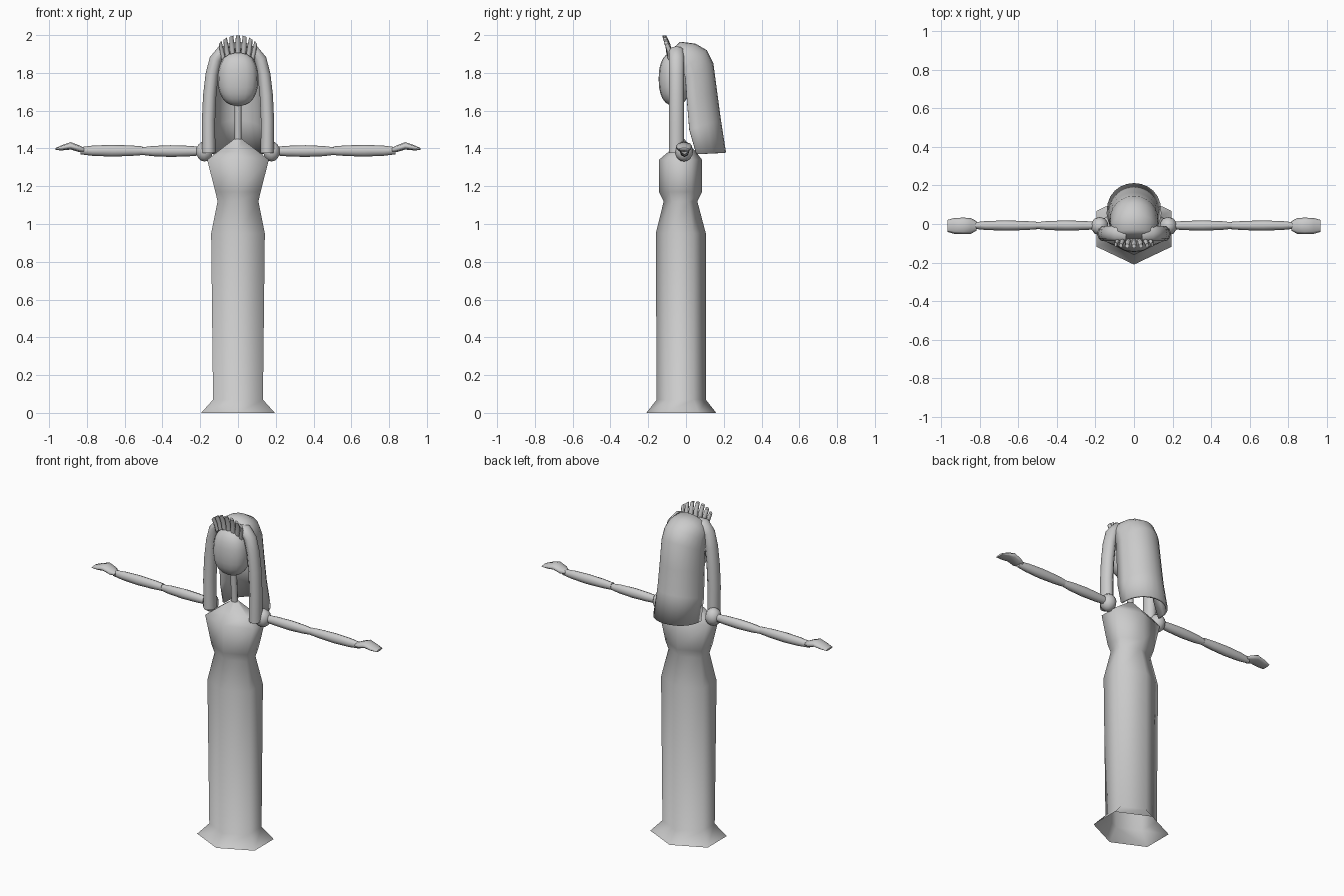
import bpy, bmesh, math
from mathutils import Vector

if "Cube" in bpy.data.objects:
    bpy.data.objects.remove(bpy.data.objects["Cube"])

def finish(name, bm, smooth=True):
    bmesh.ops.recalc_face_normals(bm, faces=bm.faces)
    me = bpy.data.meshes.new(name)
    bm.to_mesh(me)
    bm.free()
    for p in me.polygons:
        p.use_smooth = smooth and len(p.vertices) <= 4
    ob = bpy.data.objects.new(name, me)
    bpy.context.collection.objects.link(ob)
    return ob

def loft(name, rings, closed=True, caps=(True, True), smooth=True):
    bm = bmesh.new()
    vs = [[bm.verts.new(p) for p in r] for r in rings]
    n = len(vs[0])
    for a, b in zip(vs, vs[1:]):
        for i in range(n if closed else n - 1):
            j = (i + 1) % n
            bm.faces.new((a[i], a[j], b[j], b[i]))
    if caps[0]:
        bm.faces.new(vs[0])
    if caps[1]:
        bm.faces.new(vs[-1])
    return finish(name, bm, smooth)

def ring(c, u, v, n, off=0.0):
    c, u, v = Vector(c), Vector(u), Vector(v)
    return [c + u * math.cos(math.tau * i / n + off) + v * math.sin(math.tau * i / n + off)
            for i in range(n)]

def hexagon(z, hx, y0, y1):
    # six-sided section with points at the front and back
    k = hx / math.cos(math.pi / 6)
    return ring((0, (y0 + y1) / 2, z), (k, 0, 0), (0, (y1 - y0) / 2, 0), 6, math.pi / 6)

def ball(name, c, r, seg, rings, power=1.0):
    bm = bmesh.new()
    bmesh.ops.create_uvsphere(bm, u_segments=seg, v_segments=rings, radius=1)
    for v in bm.verts:
        v.co = Vector([c[k] + r[k] * math.copysign(abs(v.co[k]) ** power, v.co[k])
                       for k in range(3)])
    return finish(name, bm)

# long hexagonal dress with flared hem, open below
dress = [(0, .195, -.21, .16), (.07, .132, -.155, .105), (.95, .142, -.16, .105),
         (1.12, .108, -.118, .06), (1.17, .12, -.143, .085), (1.34, .163, -.143, .085),
         (1.385, .105, -.09, .05), (1.45, .02, -.05, -.01)]
loft("dress", [hexagon(*d) for d in dress], caps=(False, True))

# neck and head
loft("neck", [ring((0, y, z), (.019, 0, 0), (0, .019, 0), 8)
              for y, z in ((-.03, 1.43), (-.045, 1.66))])
ball("head", (0, -.06, 1.768), (.107, .085, .143), 16, 12, .85)

# back hair: arched shell, each row given as crest (y, z) and edge (x, y, z)
rows = [((-.075, 1.925), (.095, -.075, 1.86)), ((-.03, 1.965), (.115, -.05, 1.87)),
        ((.05, 1.955), (.123, -.03, 1.85)), ((.11, 1.92), (.126, -.015, 1.82)),
        ((.145, 1.85), (.128, -.003, 1.77)), ((.165, 1.7), (.13, .005, 1.66)),
        ((.185, 1.55), (.135, .018, 1.5)), ((.212, 1.378), (.142, .055, 1.37))]
arcs = []
for (cy, cz), (ex, ey, ez) in rows:
    arc = []
    for i in range(13):
        t = math.pi * (i / 12 - .5)
        k = max(math.cos(t), 0) ** .85
        arc.append((ex * math.sin(t), ey + (cy - ey) * k, ez + (cz - ez) * k))
    arcs.append(arc)
hair = loft("back_hair", arcs, closed=False, caps=(False, False))
mod = hair.modifiers.new("thickness", 'SOLIDIFY')
mod.thickness = .012
mod.offset = -1

# crown spikes fanned over the forehead
for i in range(7):
    a = math.radians((i - 3) * 17)
    s, c = math.sin(a), math.cos(a)
    base = Vector((.1 * s, -.07 - .02 * c, 1.83 + .075 * c))
    tip = Vector((.122 * s, -.09 - .025 * c, 1.898 + .1 * c))
    mid = base.lerp(tip, .5) + Vector((0, .006, 0))
    u = Vector((c, 0, -s))
    loft("crown_spike", [ring(p, u * w, (0, w, 0), 8)
                         for p, w in ((base, .014), (mid, .014), (tip, .011))])

for side, label in ((1, "left"), (-1, "right")):
    # front lock of hair, falling from the crown to the shoulder
    lock = [(.04, 1.92, .02), (.085, 1.915, .03), (.118, 1.87, .034), (.138, 1.79, .034),
            (.15, 1.68, .035), (.156, 1.55, .035), (.155, 1.375, .035)]
    rings = []
    for i, (x, z, w) in enumerate(lock):
        a, b = lock[max(i - 1, 0)], lock[min(i + 1, len(lock) - 1)]
        t = Vector((b[0] - a[0], 0, b[1] - a[1])).normalized()
        rings.append(ring((side * x, -.05, z), (-side * t.z * w, 0, t.x * w),
                          (0, .041, 0), 10))
    loft(label + "_lock", rings)

    # shoulder ball
    ball(label + "_shoulder", (side * .178, -.011, 1.384), (.046, .048, .053), 10, 8)

    # upper arm and forearm
    for part, x0, x1, z in (("upper_arm", .2, .515, 1.386), ("forearm", .505, .835, 1.388)):
        prof = [(0, .023), (.2, .028), (.5, .031), (.8, .027), (1, .019)]
        loft(label + "_" + part,
             [ring((side * (x0 + (x1 - x0) * t), -.008, z), (0, r * .85, 0), (0, 0, r), 8)
              for t, r in prof])

    # flat hand, arched at the knuckles
    hand = [(.815, .024, 1.38, 1.404), (.845, .041, 1.382, 1.418), (.885, .043, 1.394, 1.433),
            (.93, .041, 1.39, 1.418), (.967, .031, 1.391, 1.402)]
    loft(label + "_hand",
         [ring((side * x, -.01, (a + b) / 2), (0, w, 0), (0, 0, (b - a) / 2), 8)
          for x, w, a, b in hand])
